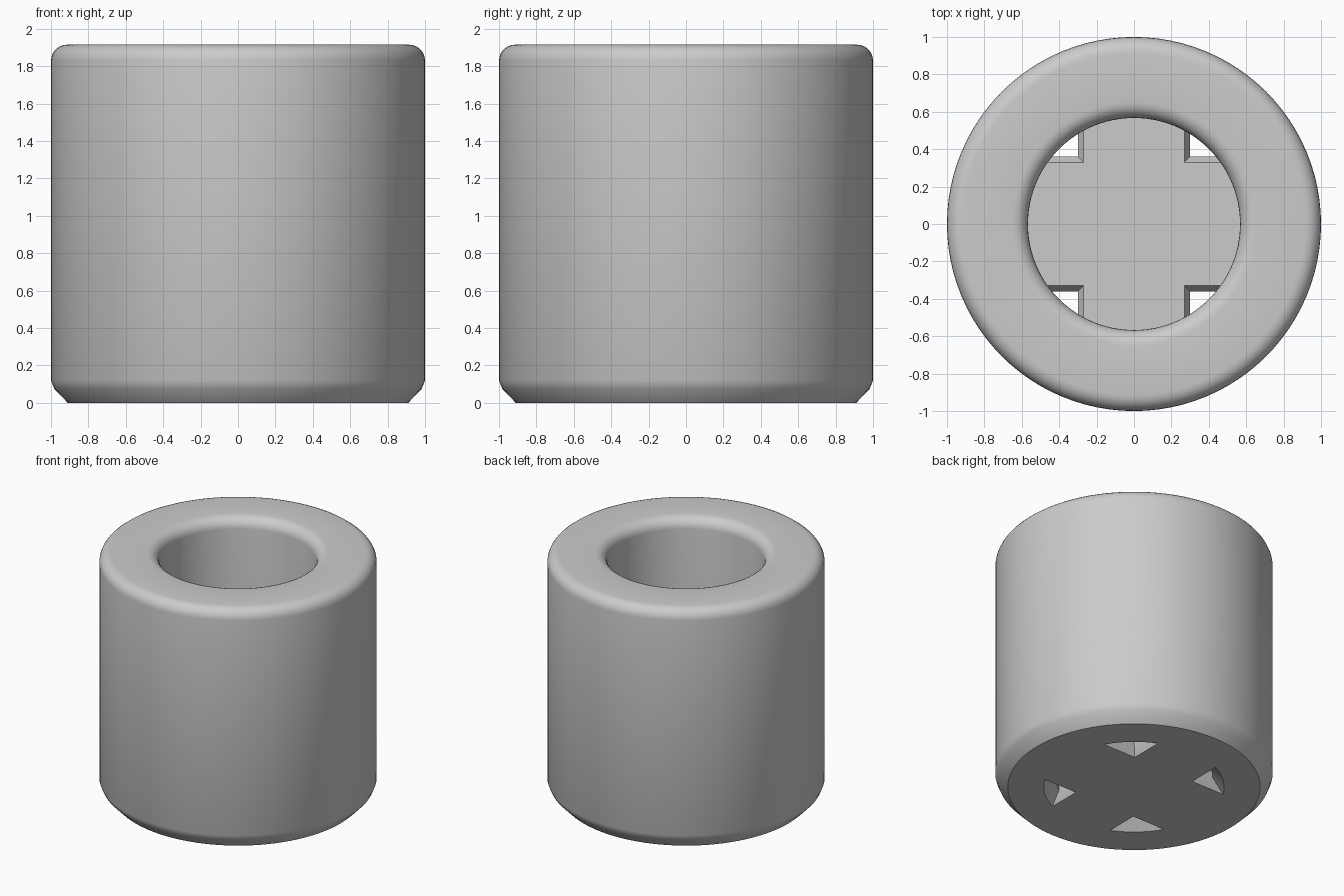
import bpy
import bmesh
from math import sin, cos, asin, acos, pi, radians

old = bpy.data.objects.get("Cube")
if old:
    bpy.data.objects.remove(old, do_unlink=True)

GREY = (0.6, 0.6, 0.6, 1)
grey = bpy.data.materials.new("plain grey")
grey.use_nodes = True
grey.diffuse_color = GREY
grey.node_tree.nodes["Principled BSDF"].inputs["Base Color"].default_value = GREY

HEIGHT = 1.915
BORE = 0.567      # bore radius
MOUTH = 0.65      # bore radius at its flared ends
FILLET = 0.085    # rim rounding
SEGMENTS = 96


def bridge(bm, lower, upper):
    """Join two closed loops with quads."""
    n = len(lower)
    for i in range(n):
        j = (i + 1) % n
        bm.faces.new((lower[i], lower[j], upper[j], upper[i]))


def finish(bm, name):
    bmesh.ops.recalc_face_normals(bm, faces=bm.faces)
    mesh = bpy.data.meshes.new(name)
    bm.to_mesh(mesh)
    bm.free()
    mesh.materials.append(grey)
    obj = bpy.data.objects.new(name, mesh)
    bpy.context.collection.objects.link(obj)
    bpy.ops.object.select_all(action='DESELECT')
    obj.select_set(True)
    bpy.context.view_layer.objects.active = obj
    bpy.ops.object.shade_smooth_by_angle(angle=radians(30))
    return obj


def arc(cx, cz, start, end, steps=6):
    """Fillet points (radius, height) for the rim."""
    angles = [start + (end - start) * i / steps for i in range(steps + 1)]
    return [(cx + FILLET * cos(a), cz + FILLET * sin(a)) for a in angles]


# Thick tube: chamfered foot, rounded rim, flared bore
rim_z = HEIGHT - FILLET
profile = [(MOUTH, 0), (0.91, 0), (0.982, 0.075), (1, 0.12)]
profile += arc(1 - FILLET, rim_z, 0, pi / 2)
profile += arc(BORE + FILLET, rim_z, pi / 2, pi)
profile += [(BORE, 0.08)]

bm = bmesh.new()
rings = []
for r, z in profile:
    rings.append([bm.verts.new((r * cos(2 * pi * i / SEGMENTS),
                                r * sin(2 * pi * i / SEGMENTS), z))
                  for i in range(SEGMENTS)])
for k, ring in enumerate(rings):
    bridge(bm, ring, rings[(k + 1) % len(rings)])
finish(bm, "tube_body")


# Cross-shaped floor, leaving four corner openings
def cross_outline(r, a, b, steps=16):
    """Cross with round arm ends; a, b are half widths of the y and x arms."""
    side, top = asin(b / r), acos(a / r)
    points = []
    for base, half in ((0, side), (pi / 2, pi / 2 - top),
                       (pi, side), (3 * pi / 2, pi / 2 - top)):
        for i in range(steps + 1):
            t = base - half + 2 * half * i / steps
            points.append((r * cos(t), r * sin(t)))
        mid = base + pi / 4
        points.append((a if cos(mid) > 0 else -a, b if sin(mid) > 0 else -b))
    return points


bm = bmesh.new()
layers = []
for r, inset, z in ((MOUTH, 0.03, 0), (BORE, 0, 0.08),
                    (BORE, 0, 0.12), (BORE, 0.03, 0.17)):
    outline = cross_outline(r + 0.003, 0.30 - inset, 0.36 - inset)
    layers.append([bm.verts.new((x, y, z)) for x, y in outline])
for lower, upper in zip(layers, layers[1:]):
    bridge(bm, lower, upper)
bm.faces.new(layers[0])
bm.faces.new(layers[-1])
finish(bm, "cross_floor")
